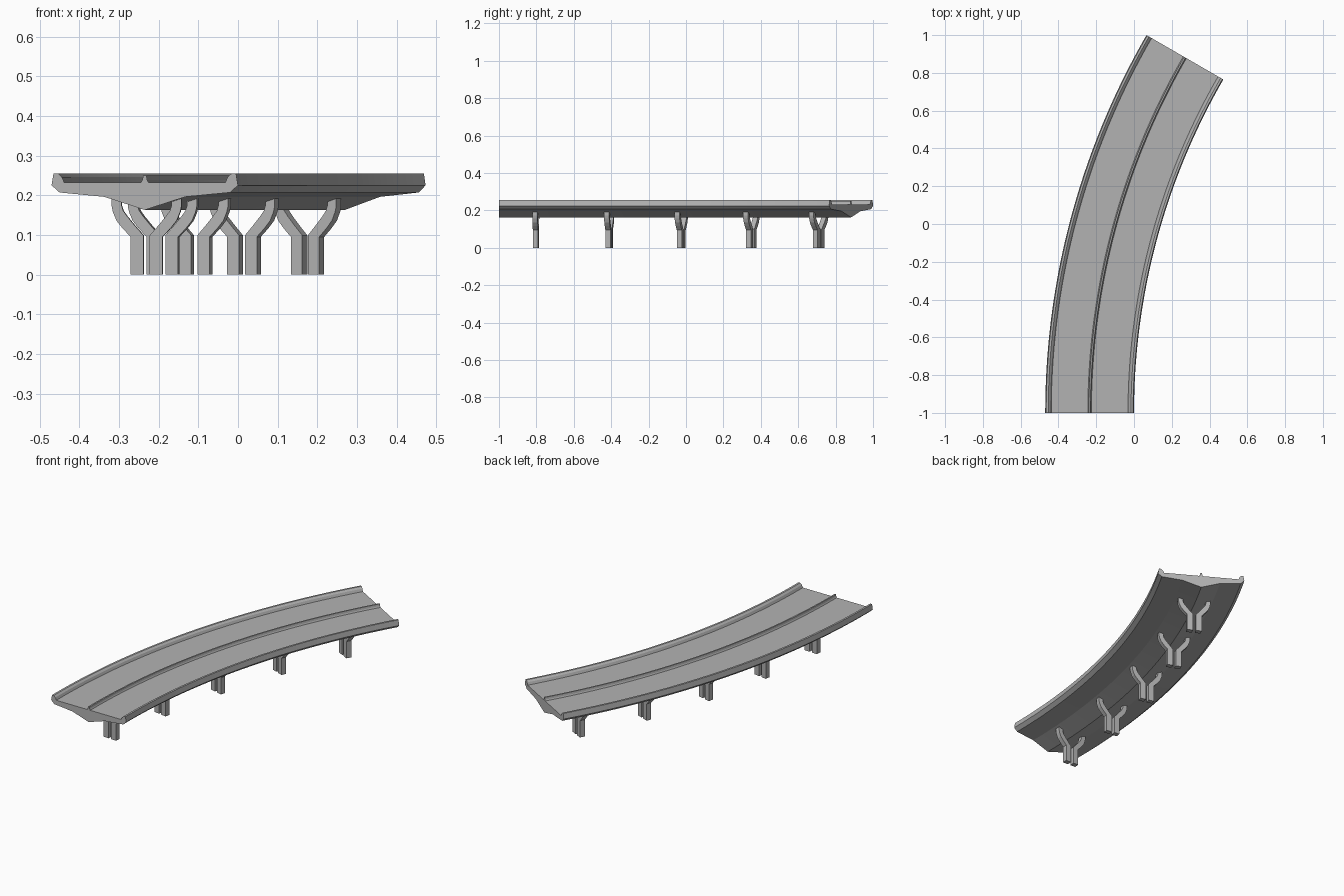
import bpy, bmesh, math

if "Cube" in bpy.data.objects:
    bpy.data.objects.remove(bpy.data.objects["Cube"])

# Curve frame: 30 degree arc, centre of curvature to the right of the road
CX, CY, R = 3.53, -1.0, 3.765
SWEEP = math.radians(30)

concrete = bpy.data.materials.new("concrete_grey")
concrete.diffuse_color = (0.45, 0.45, 0.45, 1)
concrete.use_nodes = True
concrete.node_tree.nodes["Principled BSDF"].inputs["Base Color"].default_value = concrete.diffuse_color


def place(u, z, a, t=0.0):
    """u = offset to the inside of the bend, t = offset along the road."""
    r = R - u
    return (CX - r * math.cos(a) + t * math.sin(a),
            CY + r * math.sin(a) + t * math.cos(a), z)


def finish(name, bm):
    bmesh.ops.recalc_face_normals(bm, faces=bm.faces)
    me = bpy.data.meshes.new(name)
    bm.to_mesh(me)
    bm.free()
    me.materials.append(concrete)
    ob = bpy.data.objects.new(name, me)
    bpy.context.collection.objects.link(ob)
    return ob


def loft(bm, rings):
    """Skin closed rings and cap both ends."""
    vs = [[bm.verts.new(p) for p in ring] for ring in rings]
    n = len(vs[0])
    for a, b in zip(vs, vs[1:]):
        for i in range(n):
            j = (i + 1) % n
            bm.faces.new((a[i], a[j], b[j], b[i]))
    bm.faces.new(vs[0])
    bm.faces.new(vs[-1][::-1])


def sweep(name, half, steps=48):
    """Mirror a half section (listed top to bottom) and sweep it on the arc."""
    section = half + [(-u, z) for u, z in reversed(half) if u > 0]
    bm = bmesh.new()
    loft(bm, [[place(u, z, SWEEP * k / steps) for u, z in section]
              for k in range(steps + 1)])
    ob = finish(name, bm)
    bpy.context.view_layer.objects.active = ob
    ob.select_set(True)
    bpy.ops.object.shade_smooth_by_angle(angle=math.radians(10))
    ob.select_set(False)


# Road deck with edge parapets and a V-shaped underside
sweep("road_deck", [(0.203, 0.232), (0.209, 0.246), (0.219, 0.255),
                    (0.230, 0.255), (0.235, 0.225), (0.215, 0.207),
                    (0.102, 0.196), (0.0, 0.163)])

# Central barrier
sweep("median_barrier", [(0.004, 0.250), (0.006, 0.239), (0.010, 0.231)])

# Forked supports: a pair of posts whose arms curve outwards
ARM = [(0.008, 0.0), (0.040, 0.0), (0.040, 0.095), (0.060, 0.116),
       (0.076, 0.136), (0.085, 0.158), (0.088, 0.172), (0.088, 0.193),
       (0.063, 0.186), (0.063, 0.174), (0.059, 0.161), (0.049, 0.147),
       (0.030, 0.124), (0.008, 0.099)]
DEPTH = 0.014
for k in range(5):
    a = math.radians(3 + 6 * k)
    bm = bmesh.new()
    for side in (-1, 1):
        loft(bm, [[place(side * u, z, a, t) for u, z in ARM]
                  for t in (-DEPTH, DEPTH)])
    finish(f"support_{k + 1}", bm)
